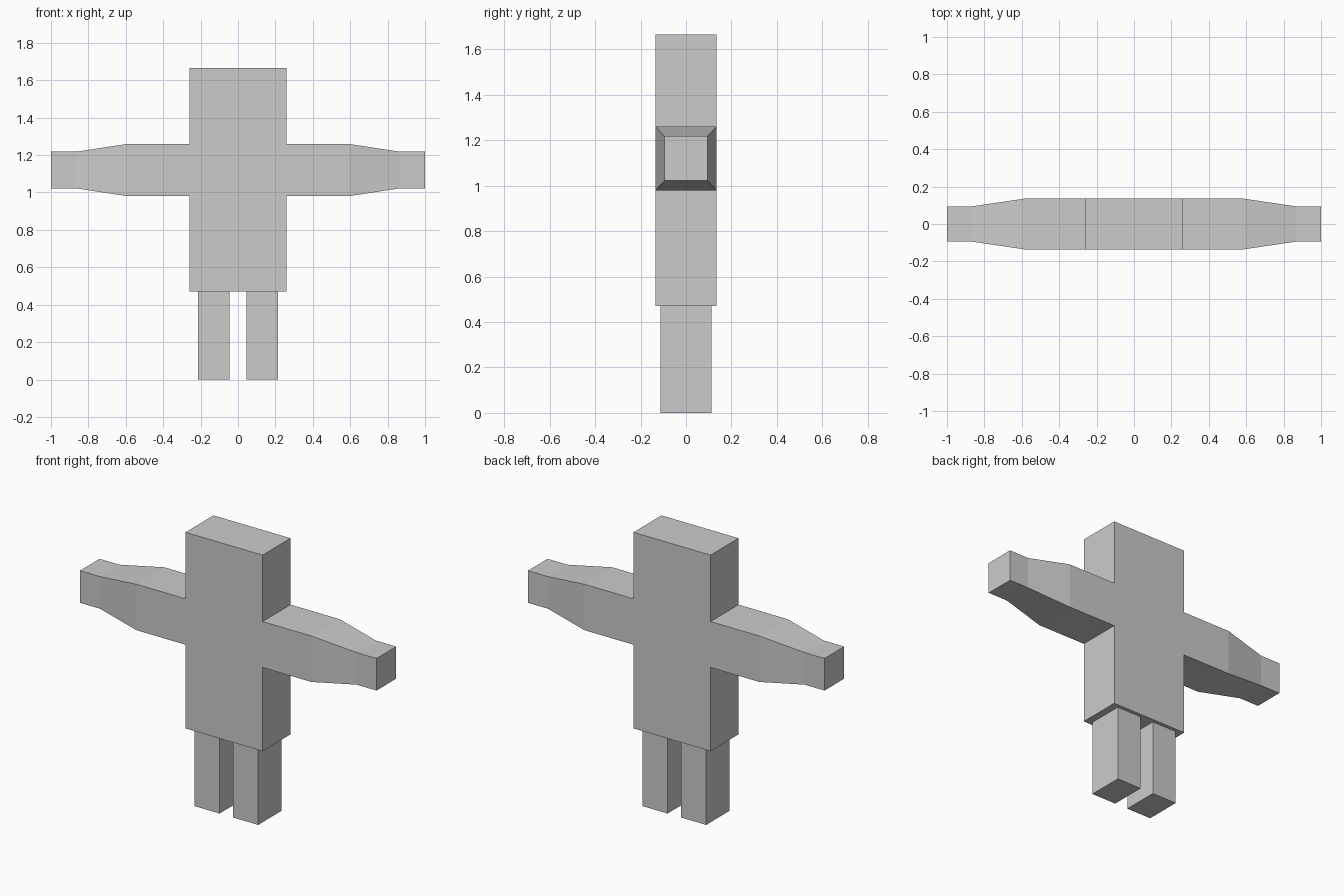
import bpy
import bmesh
from mathutils import Matrix, Vector

default = bpy.data.objects.get("Cube")
if default:
    bpy.data.objects.remove(default, do_unlink=True)

grey = bpy.data.materials.new("plain_grey")
grey.use_nodes = True
colour = (0.6, 0.6, 0.6, 1)
grey.diffuse_color = colour
grey.node_tree.nodes["Principled BSDF"].inputs["Base Color"].default_value = colour


def box(bm, low, high):
    """Add a box between two opposite corners."""
    low, high = Vector(low), Vector(high)
    matrix = Matrix.Translation((low + high) / 2) @ Matrix.Diagonal((*(high - low), 1))
    bmesh.ops.create_cube(bm, size=1, matrix=matrix)


def finish(bm, name):
    bmesh.ops.recalc_face_normals(bm, faces=bm.faces)
    mesh = bpy.data.meshes.new(name)
    bm.to_mesh(mesh)
    bm.free()
    mesh.materials.append(grey)
    obj = bpy.data.objects.new(name, mesh)
    bpy.context.collection.objects.link(obj)


# Torso and head block, cut level with the arms
ARM_BOTTOM, ARM_TOP = 0.98, 1.26
ARM_MIDDLE = (ARM_BOTTOM + ARM_TOP) / 2
body = bmesh.new()
box(body, (-0.26, -0.135, 0.47), (0.26, 0.135, 1.665))
for height in (ARM_BOTTOM, ARM_TOP):
    bmesh.ops.bisect_plane(body, geom=body.verts[:] + body.edges[:] + body.faces[:],
                           plane_co=(0, 0, height), plane_no=(0, 0, 1))

# Arms grown from the sides: straight upper arm, tapered forearm, hand
for side in (1, -1):
    body.normal_update()
    face = next(f for f in body.faces if f.normal.x * side > 0.9
                and abs(f.calc_center_median().z - ARM_MIDDLE) < 0.05)
    for x, taper in ((0.59, 1), (0.865, 0.7), (1, 1)):
        face = bmesh.ops.extrude_discrete_faces(body, faces=[face])["faces"][0]
        for v in face.verts:
            v.co.x = side * x
            v.co.y *= taper
            v.co.z = ARM_MIDDLE + (v.co.z - ARM_MIDDLE) * taper
finish(body, "body_and_arms")

# Legs
for side, name in ((1, "left_leg"), (-1, "right_leg")):
    leg = bmesh.new()
    inner, outer = sorted((side * 0.045, side * 0.215))
    box(leg, (inner, -0.113, 0), (outer, 0.113, 0.48))
    finish(leg, name)
